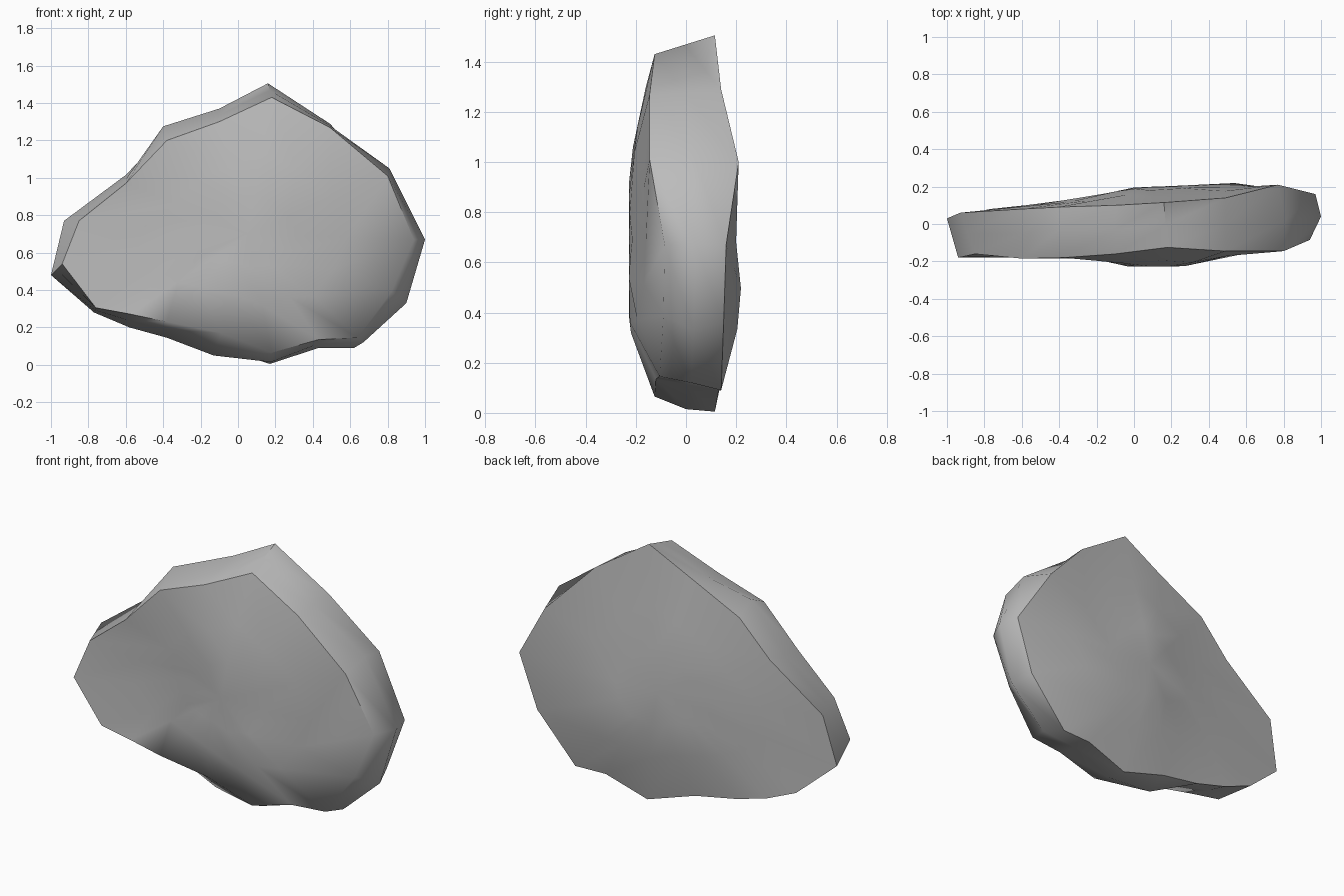
import bpy
import bmesh
import math
from mathutils import Vector

default_cube = bpy.data.objects.get("Cube")
if default_cube:
    bpy.data.objects.remove(default_cube, do_unlink=True)

# Rims of the two broad faces, clockwise from the peak, as (x, y, z)
FRONT_RIM = [
    (.18, -.125, 1.43), (.49, -.145, 1.27), (.8, -.145, 1.01), (.94, -.085, .67),
    (.82, -.09, .39), (.64, -.105, .145), (.43, -.12, .135), (.18, -.125, .065),
    (-.09, -.15, .17), (-.38, -.18, .23), (-.57, -.18, .27), (-.76, -.18, .305),
    (-.94, -.18, .54), (-.85, -.16, .77), (-.6, -.185, .97), (-.38, -.18, 1.2),
    (-.1, -.16, 1.3)]
BACK_RIM = [
    (.16, .115, 1.505), (.49, .14, 1.29), (.77, .21, 1.0), (.97, .16, .67),
    (.86, .15, .36), (.62, .14, .09), (.43, .13, .09), (.17, .115, .005),
    (-.13, .1, .1), (-.38, .09, .145), (-.58, .09, .2), (-.77, .08, .28),
    (-1.0, .03, .48), (-.93, .06, .77), (-.6, .08, 1.015), (-.41, .09, 1.215),
    (-.1, .1, 1.37)]
# Places where the edge band swells past both rims, by rim position
BULGES = {
    2: (.81, .02, 1.05), 3: (1.0, .04, .67), 4: (.9, .03, .33),
    5: (.67, .02, .12), 7: (.175, 0, .015), 8: (-.13, -.02, .05),
    15: (-.4, -.03, 1.275)}
CENTRE = Vector((.05, 0, .7))


def front_depth(x, z):
    """Upright central ridge that falls off to the sides, top and bottom."""
    ridge = min(-.227 + .24 * max(0, abs(x - .115) - .15), -.16)
    falloff = .24 * max(0, z - 1) + .36 * max(0, .34 - z)
    return min(ridge + falloff, -.14)


def back_depth(x, z):
    """Back swells toward the lower right-hand end and thins at the other."""
    if x > 0:
        swell = .195 + x * (.06 - .2 * (z - .42))
    else:
        swell = max(.195 + .21 * x, .1)
    falloff = .12 * max(0, z - .85) + .24 * max(0, .42 - z)
    return max(swell - falloff, .09)


def add_loop(bm, points):
    return [bm.verts.new(p) for p in points]


def bridge(bm, loop_a, loop_b):
    count = len(loop_a)
    for i in range(count):
        j = (i + 1) % count
        bm.faces.new((loop_a[i], loop_a[j], loop_b[j], loop_b[i]))


def cap(bm, rim, depth):
    """Fill a rim with two inner rings and a centre fan at the given depth."""
    outer = rim
    for scale in (.6, .3):
        ring = []
        for vert in rim:
            p = CENTRE.lerp(vert.co, scale)
            p.y = depth(p.x, p.z)
            ring.append(bm.verts.new(p))
        bridge(bm, outer, ring)
        outer = ring
    hub = bm.verts.new((CENTRE.x, depth(CENTRE.x, CENTRE.z), CENTRE.z))
    for i, vert in enumerate(outer):
        bm.faces.new((vert, outer[(i + 1) % len(outer)], hub))


def middle_points():
    """Edge band halfway between the rims, apart from the bulges."""
    for i, (a, b) in enumerate(zip(FRONT_RIM, BACK_RIM)):
        yield BULGES.get(i, (Vector(a) + Vector(b)) / 2)


# Rock slab
bm = bmesh.new()
front = add_loop(bm, FRONT_RIM)
middle = add_loop(bm, middle_points())
back = add_loop(bm, BACK_RIM)
bridge(bm, front, middle)
bridge(bm, middle, back)
cap(bm, front, front_depth)
cap(bm, back, back_depth)
bmesh.ops.recalc_face_normals(bm, faces=bm.faces)

mesh = bpy.data.meshes.new("rock_slab")
bm.to_mesh(mesh)
bm.free()
rock = bpy.data.objects.new("rock_slab", mesh)
bpy.context.collection.objects.link(rock)

# Stone colour
stone = bpy.data.materials.new("stone_grey")
stone.use_nodes = True
colour = (.5, .5, .5, 1)
stone.diffuse_color = colour
stone.node_tree.nodes["Principled BSDF"].inputs["Base Color"].default_value = colour
mesh.materials.append(stone)

# Soft shading with crisp rims
bpy.ops.object.select_all(action='DESELECT')
rock.select_set(True)
bpy.context.view_layer.objects.active = rock
bpy.ops.object.shade_smooth_by_angle(angle=math.radians(54))
